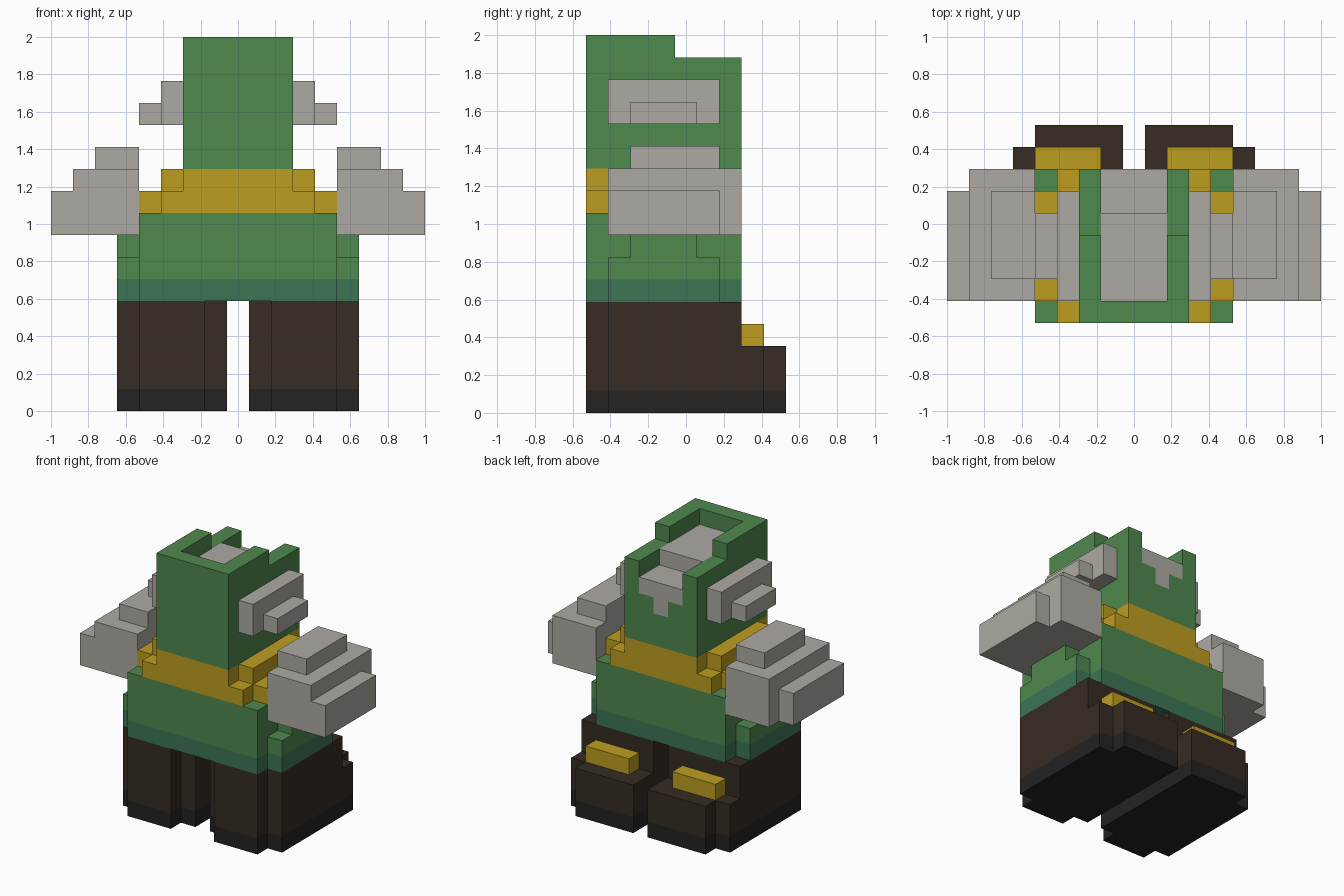
import bpy
import bmesh
from mathutils import Matrix, Vector

default_cube = bpy.data.objects.get("Cube")
if default_cube:
    bpy.data.objects.remove(default_cube, do_unlink=True)

UNIT = 2 / 17  # edge length of one block


def make_material(name, rgb):
    linear = [(c / 255 / 12.92) if c < 11 else ((c / 255 + 0.055) / 1.055) ** 2.4 for c in rgb]
    material = bpy.data.materials.new(name)
    material.use_nodes = True
    material.diffuse_color = (*linear, 1)
    shader = material.node_tree.nodes["Principled BSDF"]
    shader.inputs["Base Color"].default_value = (*linear, 1)
    shader.inputs["Roughness"].default_value = 0.9
    return material


green = make_material("cloth green", (79, 136, 78))
teal = make_material("hem teal", (60, 117, 84))
gold = make_material("trim gold", (189, 157, 33))
stone = make_material("stone grey", (174, 170, 163))
brown = make_material("boot brown", (54, 44, 35))
black = make_material("sole black", (35, 35, 36))


def build(name, material, boxes, side=1):
    """Make one part from boxes given as (x span, y span, z span) in block steps."""
    bm = bmesh.new()
    for spans in boxes:
        low, high = Vector(s[0] for s in spans), Vector(s[1] for s in spans)
        centre = (low + high) / 2 - Vector((0.5, 4.5, 0))
        centre.x *= side
        size = (high - low) * UNIT
        matrix = Matrix.Translation(centre * UNIT) @ Matrix.Diagonal((*size, 1))
        bmesh.ops.create_cube(bm, size=1, matrix=matrix)
    mesh = bpy.data.meshes.new(name)
    bm.to_mesh(mesh)
    bm.free()
    mesh.materials.append(material)
    part = bpy.data.objects.new(name, mesh)
    bpy.context.collection.objects.link(part)
    return part


def build_pair(name, material, boxes):
    for label, side in (("left", 1), ("right", -1)):
        build(f"{label}_{name}", material, boxes, side)


def middle(n):
    """Span centred on x, reaching block edge n on both sides."""
    return (1 - n, n)


depth = (0, 7)   # body and head, front to back
inset = (1, 6)   # the same, one block in at both ends

# Boots: a notched footprint shared by sole and foot
footprint = [((1, 5), (1, 9)), ((2, 5), (0, 1)), ((5, 6), (1, 8))]
shaft = [((1, 6), (1, 7), (3, 5)), ((2, 5), (0, 1), (3, 5))]
build_pair("sole", black, [(x, y, (0, 1)) for x, y in footprint])
build_pair("boot", brown, [(x, y, (1, 3)) for x, y in footprint] + shaft)
build_pair("boot_buckle", gold, [((2, 5), (7, 8), (3, 4))])

# Tunic and hips
build("tunic_hem", teal, [(middle(5), depth, (5, 6))])
build("tunic", green, [(middle(5), depth, (6, 9))])
build_pair("hip_hem", teal, [((5, 6), inset, (5, 6))])
build_pair("hip", green, [((5, 6), inset, (6, 7)), ((5, 6), (2, 5), (7, 8))])

# Stepped collar
build("collar", gold, [
    (middle(4), depth, (9, 10)),
    (middle(5), inset, (9, 10)),
    (middle(3), depth, (10, 11)),
    (middle(4), inset, (10, 11)),
])

# Arms
build_pair("arm", stone, [
    ((5, 8), (1, 7), (8, 11)),
    ((8, 9), inset, (8, 10)),
    ((5, 7), (2, 6), (11, 12)),
])

# Hood: base, front wall and side walls that drop towards the back
build("hood_base", green, [(middle(2), (1, 7), (11, 13))])
build("hood_front", green, [(middle(3), (0, 1), (11, 17))])
build_pair("hood_side", green, [
    ((2, 3), (1, 7), (11, 16)),
    ((2, 3), (1, 4), (16, 17)),
    ((1, 2), (1, 7), (13, 14)),
])

# Grey filling of the hood with its drip at the back
build("hood_filling", stone, [
    (middle(1), (1, 7), (13, 14)),
    (middle(2), (1, 7), (14, 15)),
    (middle(2), (1, 5), (15, 16)),
])

# Ears
build_pair("ear", stone, [
    ((3, 4), inset, (13, 15)),
    ((4, 5), (2, 5), (13, 14)),
])
